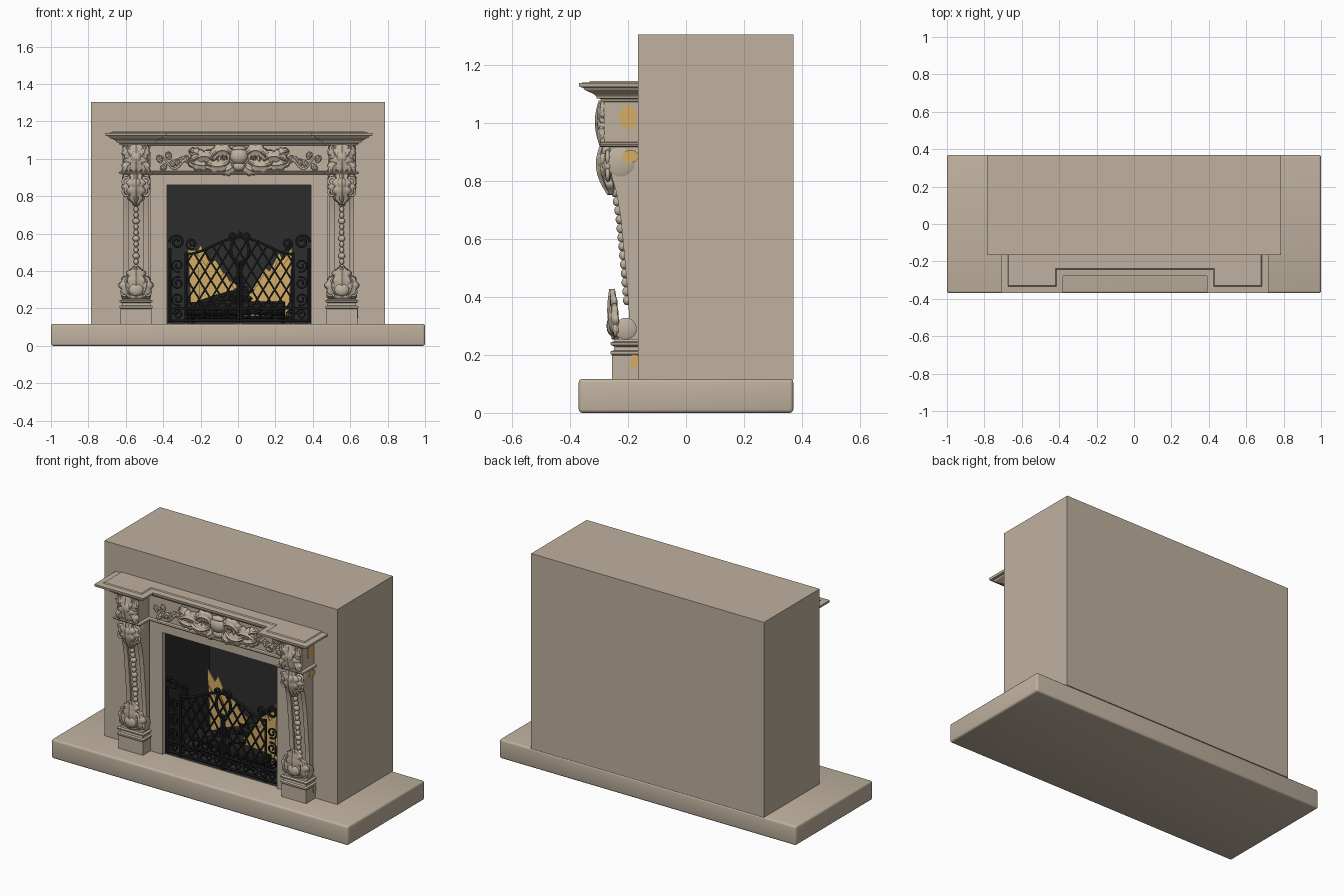
import bpy, bmesh, math, random
from mathutils import Matrix, Vector

if "Cube" in bpy.data.objects:
    bpy.data.objects.remove(bpy.data.objects["Cube"])
random.seed(4)
CX = 0.005
pi = math.pi

def mat(name, c):
    m = bpy.data.materials.new(name)
    m.diffuse_color = (*c, 1)
    m.use_nodes = True
    m.node_tree.nodes["Principled BSDF"].inputs["Base Color"].default_value = m.diffuse_color
    return m
STONE = mat("warm_stone", (0.52, 0.44, 0.345))
SOOT = mat("firebox_grey", (0.026, 0.026, 0.026))
IRON = mat("black_iron", (0.008, 0.009, 0.01))
LOG = mat("charred_wood", (0.014, 0.013, 0.012))
FLAME = mat("flame_gold", (0.66, 0.42, 0.13))

def add(name, verts, faces, m, smooth=None, fix=True):
    me = bpy.data.meshes.new(name)
    me.from_pydata(verts, [], faces)
    if fix:
        bm = bmesh.new(); bm.from_mesh(me)
        bmesh.ops.recalc_face_normals(bm, faces=bm.faces)
        bm.to_mesh(me); bm.free()
    return link(name, me, m, smooth)

def link(name, me, m, smooth=None):
    ob = bpy.data.objects.new(name, me)
    bpy.context.collection.objects.link(ob)
    me.materials.append(m)
    if smooth:
        bpy.ops.object.select_all(action='DESELECT')
        ob.select_set(True)
        bpy.context.view_layer.objects.active = ob
        bpy.ops.object.shade_smooth_by_angle(angle=math.radians(smooth))
    return ob

def box(name, x0, x1, y0, y1, z0, z1, m, bevel=0):
    v = [(x, y, z) for z in (z0, z1) for x, y in ((x0, y0), (x1, y0), (x1, y1), (x0, y1))]
    f = [(0, 3, 2, 1), (4, 5, 6, 7)] + [(i, (i+1) % 4, 4+(i+1) % 4, 4+i) for i in range(4)]
    ob = add(name, v, f, m)
    if bevel:
        b = ob.modifiers.new("bevel", 'BEVEL'); b.width = bevel; b.segments = 3
    return ob

def loft(name, rings, m, smooth=None):
    n = len(rings[0])
    f = [(k*n+i, k*n+(i+1) % n, (k+1)*n+(i+1) % n, (k+1)*n+i) for k in range(len(rings)-1) for i in range(n)]
    f += [tuple(range(n))[::-1], tuple(range((len(rings)-1)*n, len(rings)*n))]
    return add(name, [p for r in rings for p in r], f, m, smooth)

def blobs(name, items, m):
    bm = bmesh.new()
    for loc, sc in items:
        bmesh.ops.create_uvsphere(bm, u_segments=14, v_segments=9, radius=1,
                                  matrix=Matrix.Translation(loc) @ Matrix.Diagonal((*sc, 1)))
    me = bpy.data.meshes.new(name); bm.to_mesh(me); bm.free()
    return link(name, me, m, 60)

def tubes(name, paths, r, m, taper=False):
    cu = bpy.data.curves.new(name, 'CURVE')
    cu.dimensions = '3D'; cu.bevel_depth = r; cu.bevel_resolution = 1; cu.use_fill_caps = True
    for p in paths:
        s = cu.splines.new('POLY'); s.points.add(len(p)-1)
        for i, c in enumerate(p):
            s.points[i].co = (*c, 1)
            s.points[i].radius = 1 - 0.6*i/len(p) if taper else 1
    ob = bpy.data.objects.new(name, cu)
    bpy.context.collection.objects.link(ob)
    cu.materials.append(m)
    bpy.ops.object.select_all(action='DESELECT')
    ob.select_set(True); bpy.context.view_layer.objects.active = ob
    bpy.ops.object.convert(target='MESH')
    return ob

def spiral(x, y, z, r0, r1, a0, turns, s=1, n=26):
    return [(x + s*(r0+(r1-r0)*i/n)*math.cos(a0+turns*2*pi*i/n), y,
             z + (r0+(r1-r0)*i/n)*math.sin(a0+turns*2*pi*i/n)) for i in range(n+1)]

def leaves(name, specs):
    # lobed carved leaves: x, y, z, angle, length, width, bulge, bend, outward curl, side
    V, F, n = [], [], 22
    for x, y, z, ang, L, W, bulge, bend, curl, s in specs:
        o = len(V); px, pz = 0, 0
        for i in range(n+1):
            t = i/n; a = ang + bend*t
            w = W*math.sin(pi*(0.1+0.88*t))**0.7*(1+0.22*math.sin(t*8*pi))
            for j in range(-4, 5):
                u = j/4
                d = bulge*((1-u*u)*math.sin(pi*(0.12+0.8*t)) + 0.22*math.cos(u*3*pi)) + curl*t*t
                V.append((x + s*(px-math.sin(a)*u*w), y-d, z+pz+math.cos(a)*u*w))
            px += math.cos(a)*L/n; pz += math.sin(a)*L/n
        for i in range(n):
            for j in range(8):
                k = o+i*9+j
                q = (k, k+1, k+10, k+9)
                F.append(q if s < 0 else q[::-1])
    ob = add(name, V, F, STONE, 50, fix=False)
    md = ob.modifiers.new("thickness", 'SOLIDIFY'); md.thickness = 0.012; md.offset = 0
    return ob

# hearth slab
hearth = box("hearth_slab", -1, 1, -0.37, 0.37, 0, 0.117, STONE, 0.012)
for p in hearth.data.polygons: p.use_smooth = True

# chimney breast with a dark firebox sunk into its front
X0, X1, Z0, Z1 = -0.38, 0.39, 0.119, 0.86
def rect(a, b, y, c, d): return [(a, y, c), (b, y, c), (b, y, d), (a, y, d)]
V = (rect(-.785, .785, .37, .115, 1.305) + rect(-.785, .785, -.165, .115, 1.305)
     + rect(X0, X1, -.165, Z0, Z1) + rect(X0, X1, .27, Z0, Z1))
F = [(k+i, k+(i+1) % 4, k+4+(i+1) % 4, k+4+i) for k in (0, 4, 8) for i in range(4)] + [(0, 1, 2, 3), (12, 13, 14, 15)]
breast = add("chimney_breast", V, F, STONE)
breast.data.materials.append(SOOT)
for p in breast.data.polygons:
    if p.index in (8, 9, 10, 11, 13): p.material_index = 1

# surround around the opening
box("surround_jamb_left", -.47, X0, -.182, -.16, .117, .92, STONE)
box("surround_jamb_right", X1, .48, -.182, -.16, .117, .92, STONE)
box("surround_lintel", X0, X1, -.182, -.16, Z1, .92, STONE)
box("frieze_panel", -.47, .48, -.187, -.16, .92, 1.08, STONE)

# breakfront mouldings: mantel shelf and the ledge under the frieze
def plan(z, o):
    h = [(.625+o, -.16), (.625+o, -.28-o), (.475-o, -.28-o), (.475-o, -.187-o)]
    return [(CX-x, y, z) for x, y in h] + [(CX+x, y, z) for x, y in h[::-1]]
def moulding(name, prof): return loft(name, [plan(z, o) for z, o in prof], STONE)
moulding("mantel_shelf", [(1.072, 0), (1.074, .012), (1.083, .015), (1.085, .028), (1.092, .03), (1.098, .036),
         (1.105, .05), (1.114, .07), (1.122, .075), (1.124, .088), (1.138, .09), (1.14, .055), (1.145, .05)])
moulding("frieze_ledge", [(.917, 0), (.919, .014), (.926, .018), (.931, .014), (.934, 0)])

# the two console columns
prof = [(.92, -.262), (.86, -.265), (.81, -.255), (.76, -.24), (.68, -.226), (.58, -.216), (.48, -.207),
        (.4, -.2), (.33, -.196), (.25, -.2)]
def front(z):
    for (a, ya), (b, yb) in zip(prof, prof[1:]):
        if b <= z <= a: return ya + (yb-ya)*(a-z)/(a-b)
    return -.2
def slab(name, x0, x1, off):
    side = [(y+off, z) for z, y in prof] + [(-.16, .25), (-.16, .92)]
    loft(name, [[(x, y, z) for y, z in side] for x in (x0, x1)], STONE, 30)
def drum(name, xc, hw, y, z, r):
    loft(name, [[(xc+dx, y+rr*math.cos(a*pi/14), z+rr*math.sin(a*pi/14)) for a in range(28)]
         for dx, rr in ((-hw-.006, r*.7), (-hw, r), (hw, r), (hw+.006, r*.7))], STONE, 30)
for s, side in ((-1, "left"), (1, "right")):
    c = CX + s*.55
    box("column_plinth_"+side, c-.083, c+.083, -.255, -.16, .117, .2, STONE)
    loft("plinth_moulding_"+side, [[(c-.083-o, -.16, z), (c+.083+o, -.16, z), (c+.083+o, -.255-o, z), (c-.083-o, -.255-o, z)]
         for z, o in ((.198, 0), (.203, .005), (.212, .005), (.216, -.006), (.228, -.008), (.234, .004),
                      (.243, .006), (.247, -.006), (.254, -.008))], STONE)
    slab("column_core_"+side, c-.06, c+.06, .012)
    for e in (-1, 1):
        slab("column_rail_%s_%d" % (side, e+1), c+e*.052-.014, c+e*.052+.014, 0)
    box("frieze_block_"+side, c-.073, c+.073, -.282, -.16, .925, 1.075, STONE)
    drum("upper_volute_"+side, c, .07, -.226, .865, .05)
    drum("lower_volute_"+side, c, .075, -.208, .29, .038)
    # bead chain running down the shaft
    blobs("bead_chain_"+side, [((c, front(.76-i*.031)-.004, .76-i*.031),
          (.013+.006*(i % 3 == 0), .014, .0165)) for i in range(13)], STONE)
    # carved leaves, shell and mask
    L = [(c, -.272, .925, -pi/2, .17, .05, .03, 0, -.02, 1),
         (c, -.238, .255, pi/2, .17, .062, .02, 0, .012, 1),
         (c, -.284, 1.075, -pi/2, .15, .056, .02, 0, .0, 1)]
    for e in (-1, 1):
        L += [(c+e*.02, -.265, .9, -.9, .1, .028, .016, -1.1, .0, e),
              (c+e*.02, -.235, .27, .5, .12, .03, .02, 1.9, .01, e),
              (c+e*.015, -.284, 1.0, .6, .085, .026, .014, 1.2, 0, e),
              (c+e*.015, -.284, .99, -.5, .085, .024, .014, -1.2, 0, e)]
    leaves("column_carving_"+side, L)
    tubes("column_scrolls_"+side,
          [spiral(c+e*.05, -.288, z, .024, .005, a, t, e) for e in (-1, 1) for z, a, t in
           ((1.045, -2, 1.4), (.955, 2, -1.4))] +
          [spiral(c+e*.05, -.27, z, .026, .005, 2, -1.4, e) for e in (-1, 1) for z in (.875, .82)] +
          [spiral(c+e*.058, -.243, .285, .026, .005, 2, -1.4, e) for e in (-1, 1)], .008, STONE, True)
    blobs("column_bosses_"+side, [((c, -.295, 1.01), (.03, .02, .036)), ((c, -.285, .87), (.028, .022, .032)),
          ((c, -.256, .3), (.04, .018, .034)), ((c, -.25, .79), (.018, .015, .025))], STONE)

# gold patches on the outer right side
for i, (y, z, ry, rz, x) in enumerate(((-.2, 1.02, .03, .042, .629), (-.192, .885, .028, .022, .632), (-.178, .18, .013, .028, .639))):
    loft("gold_patch_%d" % i, [[(xx, y+ry*math.cos(a*pi/9), z+rz*math.sin(a*pi/9)) for a in range(18)] for xx in (x-.004, x+.002)], FLAME)

# frieze carving: central cartouche, acanthus scrolls and floral sprigs
L, T, B = [], [], [((CX, -.2, 1.015), (.05, .03, .045)), ((CX, -.195, .96), (.035, .022, .025)), ((CX, -.2, 1.055), (.04, .022, .015))]
for s in (-1, 1):
    L += [(CX+s*.04, -.19, 1.02, .9, .13, .032, .022, -2.2, .005, s), (CX+s*.05, -.19, .985, -.7, .15, .032, .022, 1.5, .005, s),
          (CX+s*.13, -.19, .99, .7, .14, .03, .022, -1.6, .004, s), (CX+s*.15, -.19, .975, -.4, .13, .026, .018, 1.2, .003, s),
          (CX+s*.2, -.19, 1.0, 1.1, .08, .022, .016, -1.2, .0, s), (CX+s*.03, -.19, .97, -1.2, .08, .024, .016, 1.6, 0, s)]
    T += [spiral(CX+s*.075, -.2, 1.0, .036, .006, -2, 1.6, s), spiral(CX+s*.17, -.2, 1.005, .036, .006, 2.5, -1.6, s),
          spiral(CX+s*.235, -.197, .985, .028, .006, -2, 1.5, s)]
    T += [[(CX+s*(.24+.19*i/14), -.192, .965+.03*math.sin(i*.6)+.02*i/14) for i in range(15)]]
    for i in range(7):
        x, z = .275+.024*i, .985+.022*math.sin(i*2.1)
        L += [(CX+s*x, -.188, z, (1.2, -1.0)[i % 2], .032, .01, .006, 0, 0, s)]
        B += [((CX+s*x, -.19, z), (.009, .009, .009))]
leaves("frieze_leaves", L)
tubes("frieze_scrolls", T, .009, STONE, True)
blobs("frieze_bosses", B, STONE)

# wrought iron fire screen
SY = -.155
def top(x): return .535 + .045*math.cos(pi*x/.29)
thin, thick = [], []
for k in range(-16, 17):
    for d in (-1, 1):
        pts = [(k*.062+d*(z-.2)*.62, z) for z in [.2+i*.004 for i in range(100)]]
        pts = [p for p in pts if abs(p[0]) < .285 and p[1] < top(p[0]) and (p[0]/.048)**2+((p[1]-.515)/.068)**2 > 1]
        if len(pts) > 3: thin.append([(.01+x, SY, z) for x, z in (pts[0], pts[-1])])
thick.append([(.01+.29*i/20, SY, top(.29*i/20)) for i in range(-20, 21)])
thick.append([(.01+.048*math.cos(a*pi/14), SY, .515+.068*math.sin(a*pi/14)) for a in range(29)])
for z in (.135, .2): thick.append([(-.37, SY, z), (.385, SY, z)])
for s in (-1, 1):
    c = .008
    for x, z in ((.008, .45), (.287, .5), (.372, .52)): thick.append([(c+s*x, SY, .12), (c+s*x, SY, z)])
    thick += [spiral(c+s*.335, SY, .555, .04, .01, 0, 1.5, s), spiral(c+s*.255, SY, .545, .03, .008, -2, 1.4, s),
              spiral(c+s*.035, SY, .585, .022, .006, -2, 1.3, s)]
    thin += [spiral(c+s*.33, SY, z, .036, .008, a, t, s) for z, a, t in ((.25, -2, 1.5), (.335, 2, -1.5), (.43, -2, 1.5))]
    thin += [spiral(c+s*(.04+.058*i), SY, .167, .027, .007, 0, 1.4, (-1)**i) for i in range(6)]
tubes("screen_lattice", thin, .0055, IRON)
tubes("screen_frame", thick, .008, IRON)
blobs("screen_finial", [((.01, SY, .595), (.012, .01, .018))], IRON)

# flame sheets
def flame(name, s, y, x0, h, w):
    pr = [(0, .16), (-.02, h), (.03, h-.07), (.05, h-.03), (.1, h-.13), (.13, h-.11), (.19, h-.21), (.24, h-.24), (w, .16)]
    loft(name, [[(s*(x0-x), y+d+.05*x, z) for x, z in pr] for d in (0, .006)], FLAME)
flame("flame_left_back", -1, .09, .25, .57, .27)
flame("flame_left_front", -1, .03, .2, .5, .24)
flame("flame_right_back", 1, .04, .27, .53, .26)
flame("flame_right_front", 1, -.04, .27, .5, .24)

# charred logs on an iron grate
for i, (a, b, r) in enumerate((((-.27, .0, .2), (.25, -.06, .2), .04), ((-.24, .12, .2), (.27, .08, .21), .045),
                               ((-.2, -.05, .21), (.05, .1, .29), .032), ((.25, .1, .26), (-.03, -.04, .25), .035),
                               ((-.13, .08, .28), (.16, .02, .27), .03))):
    a, b = Vector(a), Vector(b)
    q = (b-a).to_track_quat('Z', 'Y')
    loft("log_%d" % i, [[a.lerp(b, k/6) + q @ Vector((math.cos(j*pi/5), math.sin(j*pi/5), 0))*r*random.uniform(.8, 1.15)
         for j in range(10)] for k in range(7)], LOG)
tubes("log_grate", [[(x*.06, -.09, .21), (x*.06, -.08, .15), (x*.06, .15, .15)] for x in range(-4, 5)]
      + [[(-.27, y, .15), (.27, y, .15)] for y in (-.07, .14)]
      + [[(x, y, .118), (x, y, .15)] for x in (-.24, .24) for y in (-.07, .14)], .008, IRON)
